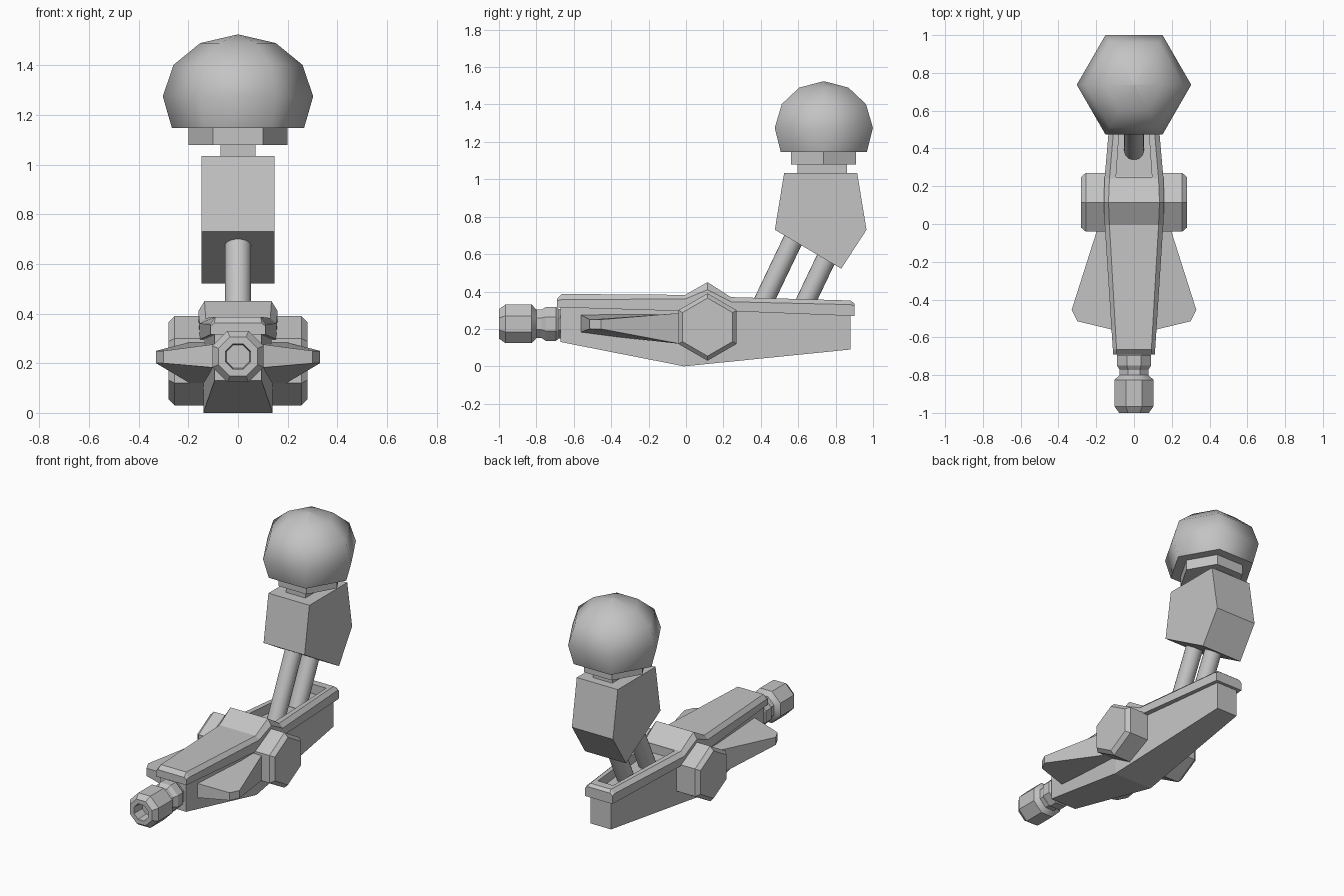
import bpy, bmesh, math
from mathutils import Vector

if "Cube" in bpy.data.objects:
    bpy.data.objects.remove(bpy.data.objects["Cube"])

grey = bpy.data.materials.new("plain grey")
grey.diffuse_color = (0.55, 0.55, 0.55, 1)
grey.use_nodes = True
grey.node_tree.nodes["Principled BSDF"].inputs["Base Color"].default_value = grey.diffuse_color


def loft(name, rings, smooth=None):
    """Skin equal-length rings of points and cap both ends."""
    bm = bmesh.new()
    vs = [[bm.verts.new(p) for p in r] for r in rings]
    n = len(rings[0])
    for a, b in zip(vs, vs[1:]):
        for i in range(n):
            j = (i + 1) % n
            bm.faces.new((a[i], a[j], b[j], b[i]))
    bm.faces.new(vs[0][::-1])
    bm.faces.new(vs[-1])
    bmesh.ops.recalc_face_normals(bm, faces=bm.faces)
    me = bpy.data.meshes.new(name)
    bm.to_mesh(me)
    bm.free()
    me.materials.append(grey)
    if smooth:
        me.shade_smooth()
        me.set_sharp_from_angle(angle=math.radians(smooth))
    ob = bpy.data.objects.new(name, me)
    bpy.context.collection.objects.link(ob)
    return ob


def turned(name, start, axis, profile, sides, phase=0, smooth=None):
    """Lathe (distance, radius) pairs along an axis."""
    d = Vector(axis).normalized()
    u = Vector((1, 0, 0)) if abs(d.x) < 0.5 else Vector((0, 0, 1))
    v = d.cross(u)
    rings = []
    for t, r in profile:
        c = Vector(start) + d * t
        rings.append([c + r * (u * math.cos(a) + v * math.sin(a))
                      for a in (phase + 2 * math.pi * i / sides for i in range(sides))])
    return loft(name, rings, smooth)


# Hull: keel-shaped tapered box
loft("hull", [[(-w, y, zb), (w, y, zb), (w, y, zt), (-w, y, zt)]
              for y, w, zb, zt in ((-0.67, 0.095, 0.13, 0.33),
                                   (-0.01, 0.14, 0.0, 0.32),
                                   (0.88, 0.075, 0.09, 0.29))])

# Deck plate: chamfered, with a ridge over the hub
deck = loft("deck_plate",
            [[(-w, y, zb), (w, y, zb), (w, y, zs), (wt, y, zt), (-wt, y, zt), (-w, y, zs)]
             for y, w, wt, zb, zs, zt in (
                 (-0.69, 0.11, 0.095, 0.315, 0.35, 0.362),
                 (-0.665, 0.112, 0.092, 0.315, 0.357, 0.387),
                 (-0.005, 0.155, 0.13, 0.295, 0.36, 0.382),
                 (0.115, 0.16, 0.135, 0.28, 0.41, 0.45),
                 (0.24, 0.156, 0.13, 0.295, 0.345, 0.37),
                 (0.88, 0.10, 0.075, 0.27, 0.33, 0.352),
                 (0.90, 0.098, 0.08, 0.27, 0.322, 0.336))])

# Slot in the rear of the deck
cutter = loft("slot_cutter", [[(-w, y, 0.2), (w, y, 0.2), (w, y, 0.6), (-w, y, 0.6)]
                              for y, w in ((0.25, 0.095), (0.83, 0.055))])
cutter.hide_render = True
cutter.hide_viewport = True
cut = deck.modifiers.new("slot", "BOOLEAN")
cut.operation = "DIFFERENCE"
cut.solver = "EXACT"
cut.object = cutter

# Hexagonal hub through the hull
turned("side_hub", (-0.28, 0.115, 0.21), (1, 0, 0),
       ((0, 0.155), (0.025, 0.18), (0.535, 0.18), (0.56, 0.155)), 6)

# Side fins
fin_plan = ((0.07, -0.57, 0.18, 0.28), (0.30, -0.515, 0.20, 0.25),
            (0.33, -0.455, 0.20, 0.25), (0.195, -0.03, 0.12, 0.285),
            (0.07, -0.03, 0.12, 0.285))
fin = loft("side_fins", [[(x, y, lo) for x, y, lo, hi in fin_plan],
                         [(x, y, hi) for x, y, lo, hi in fin_plan]])
fin.modifiers.new("both_sides", "MIRROR")

# Front nozzle with a bore
turned("front_nozzle", (0, -1, 0.227), (0, 1, 0),
       ((0.08, 0.05), (0, 0.055), (0, 0.085), (0.035, 0.112), (0.175, 0.112), (0.2, 0.082),
        (0.228, 0.082), (0.25, 0.098), (0.305, 0.098), (0.32, 0.085), (0.36, 0.085)),
       8, math.pi / 8, 32)

# Slanted struts
for name, y, length in (("front_strut", 0.388, 0.46), ("rear_strut", 0.613, 0.36)):
    turned(name, (0, y, 0.29), (0, 0.43, 0.9), ((0, 0.053), (length, 0.053)), 20, 0, 30)

# Upper block
block_side = ((0.525, 1.035), (0.475, 0.73), (0.83, 0.522), (0.965, 0.73), (0.915, 1.035))
loft("upper_block", [[(x, y, z) for y, z in block_side] for x in (-0.148, 0.148)])

# Neck, collar and dome
loft("neck", [[(-0.07, 0.595, z), (0.07, 0.595, z), (0.07, 0.86, z), (-0.07, 0.86, z)]
              for z in (1.02, 1.09)])
turned("collar", (0, 0.735, 1.08), (0, 0, 1), ((0, 0.2), (0.08, 0.2)), 6)
turned("dome", (0, 0.737, 0), (0, 0, 1),
       ((1.147, 0.266), (1.275, 0.303), (1.402, 0.26), (1.49, 0.152), (1.524, 0.004)),
       6, 0, 65)
